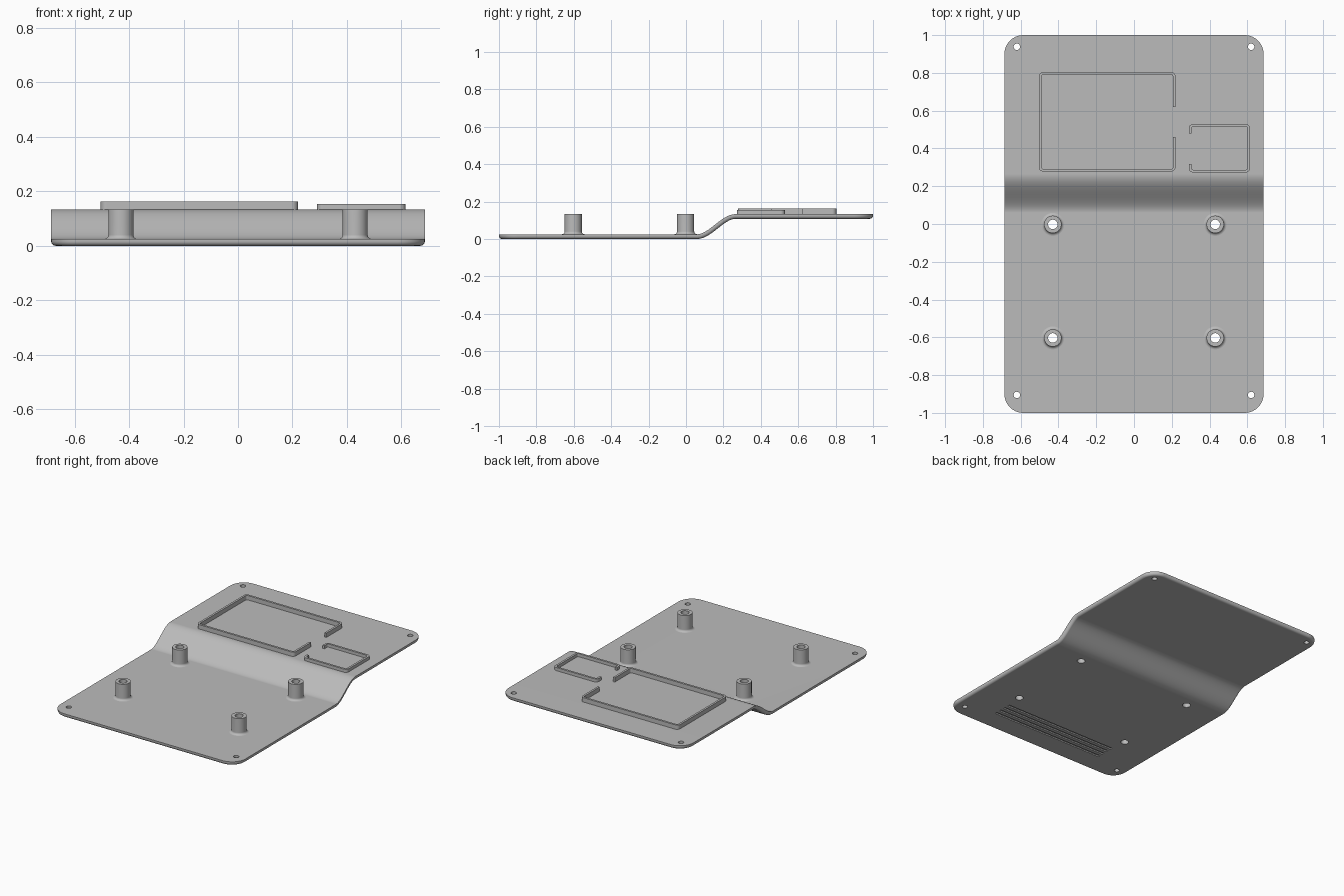
import bpy
import bmesh
from math import sin, cos, pi, atan, atan2
from mathutils import Vector

cube = bpy.data.objects.get("Cube")
if cube:
    bpy.data.objects.remove(cube, do_unlink=True)

GREY = (0.5, 0.5, 0.5, 1)
grey = bpy.data.materials.new("plain grey")
grey.use_nodes = True
grey.diffuse_color = GREY
grey.node_tree.nodes["Principled BSDF"].inputs["Base Color"].default_value = GREY

HALF_X, HALF_Y, CORNER = 0.686, 1.0, 0.1
THICK, RISE, FILLET = 0.025, 0.108, 0.017
BEND_START, BEND_END = 0.06, 0.265
POST_X, POST_YS, POST_TOP, BORE = 0.43, (-0.002, -0.603), 0.134, 0.025


def make_object(name, bm):
    bmesh.ops.recalc_face_normals(bm, faces=bm.faces)
    mesh = bpy.data.meshes.new(name)
    bm.to_mesh(mesh)
    bm.free()
    mesh.materials.append(grey)
    obj = bpy.data.objects.new(name, mesh)
    bpy.context.collection.objects.link(obj)
    return obj


def select_only(obj):
    bpy.ops.object.select_all(action='DESELECT')
    obj.select_set(True)
    bpy.context.view_layer.objects.active = obj


def smooth(obj):
    select_only(obj)
    bpy.ops.object.shade_smooth_by_angle(angle=pi / 6)
    mod = obj.modifiers.new("flat face shading", 'WEIGHTED_NORMAL')
    mod.keep_sharp = True


def rounded_rect(bm, inset, z, steps=10):
    """Ring of vertices around a rounded rectangle."""
    ring = []
    for k, (sx, sy) in enumerate(((1, 1), (-1, 1), (-1, -1), (1, -1))):
        for i in range(steps + 1):
            a = (k + i / steps) * pi / 2
            r = CORNER - inset
            ring.append(bm.verts.new((sx * (HALF_X - CORNER) + r * cos(a),
                                      sy * (HALF_Y - CORNER) + r * sin(a), z)))
    return ring


def bridge(bm, low, high):
    for i in range(len(low)):
        j = (i + 1) % len(low)
        bm.faces.new((low[i], low[j], high[j], high[i]))


def add_cylinder(bm, x, y, radius):
    ret = bmesh.ops.create_cone(bm, cap_ends=True, segments=32, radius1=radius,
                                radius2=radius, depth=0.6)
    bmesh.ops.translate(bm, verts=ret["verts"], vec=(x, y, 0))


def base_plate():
    # Flat plate with a rounded lower rim
    bm = bmesh.new()
    rings = []
    for i in range(5):
        a = i / 4 * pi / 2
        rings.append(rounded_rect(bm, FILLET * (1 - sin(a)), FILLET * (1 - cos(a))))
    rings.append(rounded_rect(bm, 0, THICK))
    for low, high in zip(rings, rings[1:]):
        bridge(bm, low, high)
    bm.faces.new(rings[0])
    bm.faces.new(rings[-1])

    # Slice across and bend into the raised step
    cuts = 16
    span = BEND_END - BEND_START
    for i in range(cuts + 1):
        geom = bm.verts[:] + bm.edges[:] + bm.faces[:]
        bmesh.ops.bisect_plane(bm, geom=geom, plane_co=(0, BEND_START + span * i / cuts, 0),
                               plane_no=(0, 1, 0))
    for v in bm.verts:
        t = min(max((v.co.y - BEND_START) / span, 0), 1)
        slope = atan(RISE / span * 6 * t * (1 - t))
        offset = v.co.z - THICK / 2
        v.co.y -= offset * sin(slope)
        v.co.z = THICK / 2 + RISE * t * t * (3 - 2 * t) + offset * cos(slope)
    plate = make_object("base_plate", bm)

    # Screw holes, post bores and shallow grooves underneath
    bm = bmesh.new()
    for side in (-1, 1):
        for y in (0.938, -0.905):
            add_cylinder(bm, side * 0.62, y, 0.017)
        for y in POST_YS:
            add_cylinder(bm, side * POST_X, y, BORE)
    for i in range(4):
        ret = bmesh.ops.create_cube(bm, size=1)
        bmesh.ops.scale(bm, verts=ret["verts"], vec=(0.84, 0.016, 0.016))
        bmesh.ops.translate(bm, verts=ret["verts"], vec=(0, -0.84 + i * 0.04, 0))
    cutter = make_object("hole_cutter", bm)
    cutter.hide_render = True
    mod = plate.modifiers.new("holes", 'BOOLEAN')
    mod.operation = 'DIFFERENCE'
    mod.solver = 'EXACT'
    mod.object = cutter
    select_only(plate)
    bpy.ops.object.modifier_apply(modifier=mod.name)
    bpy.data.objects.remove(cutter, do_unlink=True)
    smooth(plate)


def post(name, x, y, sides=40):
    # Hollow post with a flared foot
    radius, flare = 0.046, 0.015
    profile = [(BORE, THICK)]
    for i in range(6):
        a = i / 5 * pi / 2
        profile.append((radius + flare * (1 - sin(a)), THICK + flare * (1 - cos(a))))
    profile += [(radius, POST_TOP), (BORE, POST_TOP)]
    bm = bmesh.new()
    rings = []
    for r, z in profile:
        rings.append([bm.verts.new((x + r * cos(2 * pi * k / sides),
                                    y + r * sin(2 * pi * k / sides), z))
                      for k in range(sides)])
    for low, high in zip(rings, rings[1:] + rings[:1]):
        bridge(bm, low, high)
    smooth(make_object(name, bm))


def rim(name, corners, top, width=0.014, radius=0.016):
    # Open wall following a path with rounded corners
    pts = [Vector(c) for c in corners]
    path = [pts[0]]
    for prev, here, after in zip(pts, pts[1:], pts[2:]):
        a, b = (prev - here).normalized(), (after - here).normalized()
        centre = here + (a + b) * radius
        for i in range(6):
            t = i / 5 * pi / 2
            path.append(centre - b * radius * cos(t) - a * radius * sin(t))
    path.append(pts[-1])

    bm = bmesh.new()
    rings = []
    for i, p in enumerate(path):
        d = path[min(i + 1, len(path) - 1)] - path[max(i - 1, 0)]
        # On straight runs and arc ends keep the offset square to the wall
        if 0 < i < len(path) - 1:
            d = (path[i + 1] - p).normalized() + (p - path[i - 1]).normalized()
        ang = atan2(d.y, d.x)
        n = Vector((-sin(ang), cos(ang))) * width / 2
        low, high = RISE + THICK - 0.01, top
        rings.append([bm.verts.new((*(p + n * s), z))
                      for s, z in ((1, low), (1, high), (-1, high), (-1, low))])
    for one, two in zip(rings, rings[1:]):
        bridge(bm, one, two)
    bm.faces.new(rings[0])
    bm.faces.new(rings[-1])
    smooth(make_object(name, bm))


base_plate()
for side, side_name in ((-1, "right"), (1, "left")):
    for y, end_name in zip(POST_YS, ("back", "front")):
        post(f"{end_name}_{side_name}_post", side * POST_X, y)

rim("large_rim", [(0.213, 0.62), (0.213, 0.797), (-0.497, 0.797),
                  (-0.497, 0.285), (0.213, 0.285), (0.213, 0.46)], 0.162)
rim("small_rim", [(0.297, 0.48), (0.297, 0.522), (0.608, 0.522),
                  (0.608, 0.28), (0.297, 0.28), (0.297, 0.317)], 0.154)
